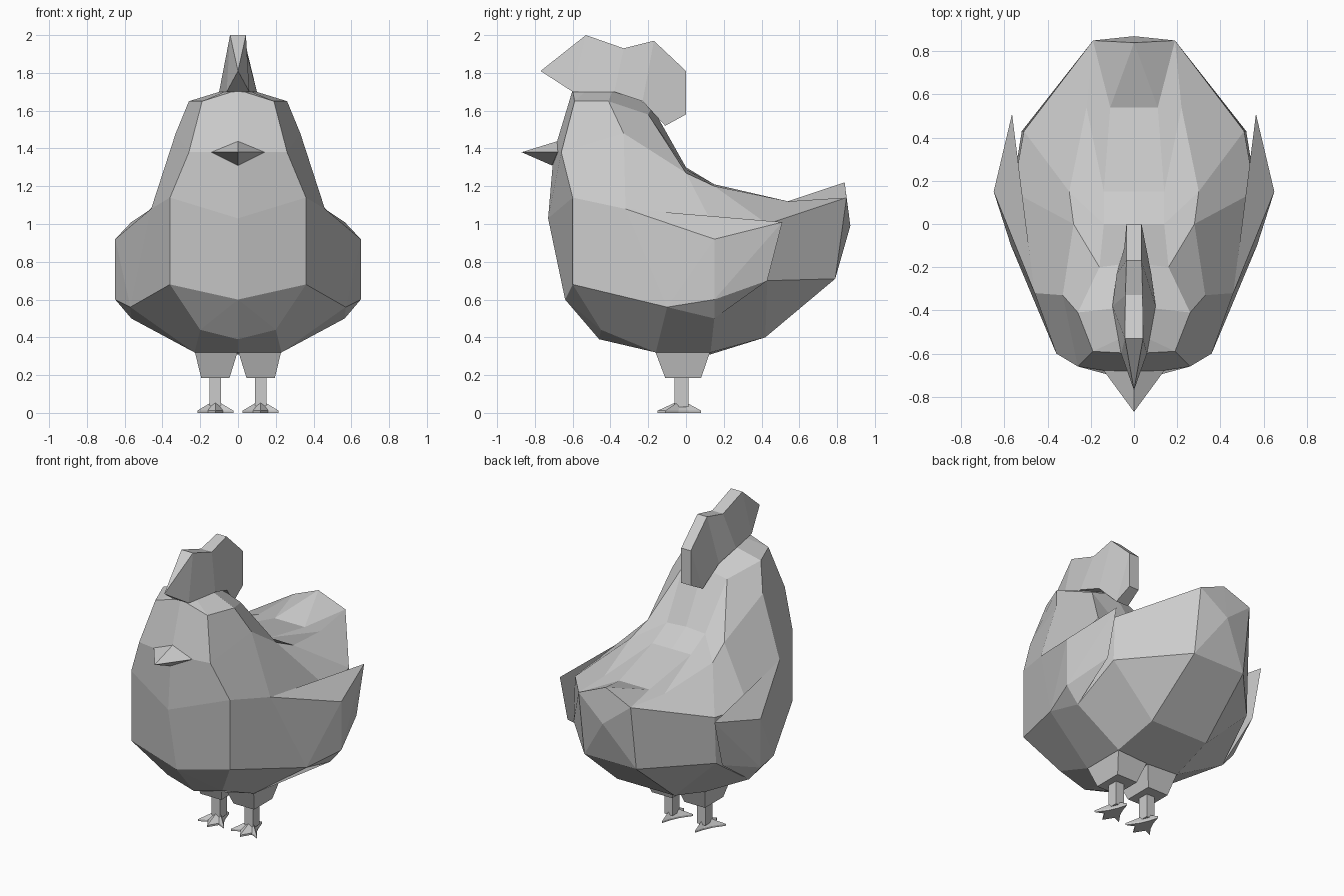
import bpy, bmesh

if "Cube" in bpy.data.objects:
    bpy.data.objects.remove(bpy.data.objects["Cube"])


def finish(name, bm):
    bmesh.ops.remove_doubles(bm, verts=bm.verts, dist=0.0005)
    bmesh.ops.recalc_face_normals(bm, faces=bm.faces)
    me = bpy.data.meshes.new(name)
    bm.to_mesh(me)
    bm.free()
    ob = bpy.data.objects.new(name, me)
    bpy.context.collection.objects.link(ob)
    return ob


def loft(name, rows, mirror=False, closed=False):
    """Skin rows of points; repeated points collapse to triangles."""
    bm = bmesh.new()
    for s in ((1, -1) if mirror else (1,)):
        cache = {}

        def vert(p):
            key = tuple(round(c, 4) for c in p)
            if key not in cache:
                cache[key] = bm.verts.new((s * p[0], p[1], p[2]))
            return cache[key]
        for a, b in zip(rows, rows[1:]):
            n = len(a)
            for i in range(n if closed else n - 1):
                j = (i + 1) % n
                face = list(dict.fromkeys(vert(p) for p in (a[i], a[j], b[j], b[i])))
                if len(face) > 2 and not bm.faces.get(face):
                    bm.faces.new(face)
        if closed:
            for row in (rows[0], rows[-1]):
                cap = list(dict.fromkeys(vert(p) for p in row))
                if len(cap) > 2:
                    bm.faces.new(cap)
    return finish(name, bm)


def hull(name, pts):
    bm = bmesh.new()
    for p in pts:
        bm.verts.new(p)
    bmesh.ops.convex_hull(bm, input=bm.verts)
    bmesh.ops.dissolve_limit(bm, angle_limit=0.01, verts=bm.verts, edges=bm.edges)
    return finish(name, bm)


def rect(cx, hx, y0, y1, z):
    return [(cx - hx, y0, z), (cx + hx, y0, z), (cx + hx, y1, z), (cx - hx, y1, z)]


# body: half sections sweeping from the breast round to the tail, then mirrored
belly = [(-.46, .39), (-.16, .32), (.13, .31), (.42, .40), (.79, .71)]
back = [(-.50, 1.73), (-.38, 1.73), (-.18, 1.62), (0, 1.30), (.15, 1.21)]
sides = [
    [(.20, -.45, .44), (.36, -.60, .68), (.36, -.60, 1.14), (.26, -.66, 1.38), (.19, -.59, 1.65)],
    [(.23, -.16, .32), (.57, -.10, .56), (.46, -.32, 1.08), (.33, -.33, 1.48), (.26, -.41, 1.65)],
    [(.23, .13, .32), (.565, .15, .50), (.56, .15, .98), (.28, 0, 1.27), (.16, -.20, 1.58)],
    [(.21, .42, .40), (.52, .43, .70), (.51, .43, 1.0), (.30, .15, 1.20), (.14, 0, 1.29)],
    [(.19, .79, .71), (.19, .79, .71), (.19, .85, 1.14), (.22, .54, 1.12), (.14, .15, 1.21)],
]
breast = [(0, -.64, .60)] * 3 + [(0, -.73, 1.03), (0, -.70, 1.38)] + [(0, -.60, 1.71)] * 2
rump, tail_edge, tail_top = (0, .87, .99), (.19, .85, 1.14), (0, .84, 1.22)
rows = [breast]
rows += [[(0, *u)] + s + [(0, *t)] for u, s, t in zip(belly, sides, back)]
rows += [[rump] * 3 + [tail_edge] * 2 + [(.11, .54, 1.12), (0, .54, 1.12)],
         [rump] * 3 + [tail_top] * 4]
loft("body", rows, mirror=True)

# comb: wedge sections given as base (y, z, half width) and top (y, z, half width)
comb = [((-.77, 1.81, 0), (-.77, 1.81, 0)),
        ((-.60, 1.70, .06), (-.53, 2.0, .042)),
        ((-.38, 1.70, .10), (-.33, 1.93, .04)),
        ((-.23, 1.65, .08), (-.17, 1.97, .035)),
        ((-.11, 1.52, .045), (0, 1.81, .035)),
        ((0, 1.58, .035), (0, 1.81, .035))]
loft("comb", [[(-b[2], b[0], b[1]), (b[2], b[0], b[1]), (t[2], t[0], t[1]), (-t[2], t[0], t[1])]
              for b, t in comb[:5]], closed=True)
hull("comb_back", [(s * w, y, z) for s in (-1, 1)
                   for y, z, w in (comb[4][0], comb[5][0], comb[5][1])])

# beak
hull("beak", [(0, -.87, 1.38), (.14, -.68, 1.38), (-.14, -.68, 1.38),
              (0, -.66, 1.445), (0, -.71, 1.31), (0, -.6, 1.38)])

for s, side in ((1, "right"), (-1, "left")):
    # wing with a free tip behind the shoulder
    hull(side + "_wing", [(s * x, y, z) for x, y, z in (
        (.46, -.32, 1.08), (.57, -.10, .56), (.65, .15, .92), (.65, .15, .60),
        (.565, .51, 1.01), (.565, .43, .70), (.56, .15, .98), (.565, .15, .50))])
    # thigh and shank
    c = s * .12
    loft(side + "_thigh", [rect(s * .115, .115, -.165, .13, .33),
                           rect(c, .075, -.11, .08, .185)], closed=True)
    loft(side + "_shank", [rect(c, .03, -.06, .012, .2), rect(c, .03, -.06, .012, .03)], closed=True)
    # foot: star of three front toes and a back toe, rising to the shank
    star = [(0, -.15), (.04, -.085), (.095, -.11), (.045, -.04), (.02, .015), (0, .08),
            (-.02, .015), (-.045, -.04), (-.095, -.11), (-.04, -.085)]
    loft(side + "_foot", [[(c + x, y, 0) for x, y in star],
                          [(c + x, y, .012) for x, y in star],
                          [(c + x * .3, -.025 + (y + .025) * .3, .052) for x, y in star]], closed=True)
